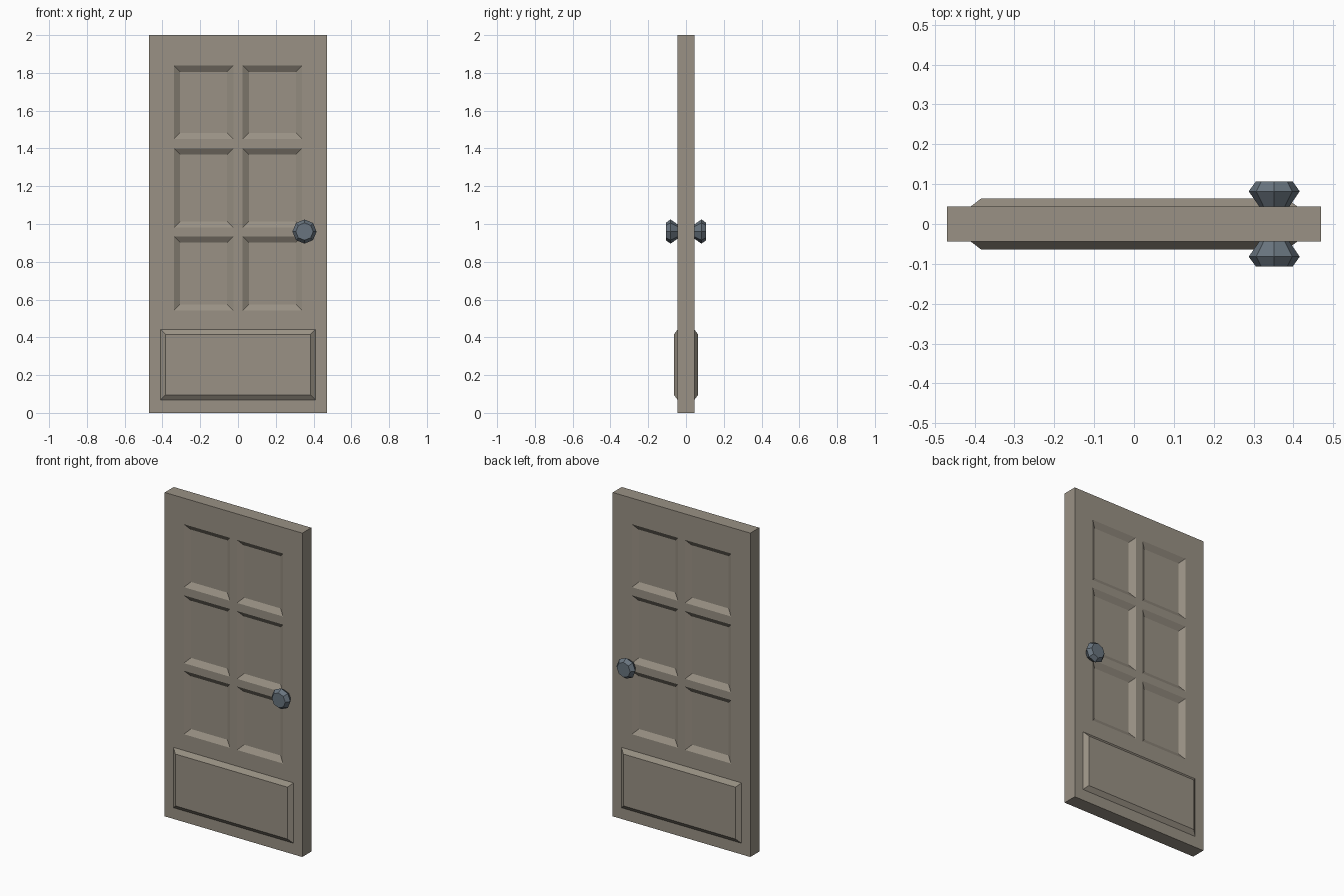
import bpy, bmesh, math

if "Cube" in bpy.data.objects:
    bpy.data.objects.remove(bpy.data.objects["Cube"])


def material(name, rgb):
    m = bpy.data.materials.new(name)
    m.diffuse_color = (*rgb, 1)
    m.use_nodes = True
    m.node_tree.nodes["Principled BSDF"].inputs["Base Color"].default_value = m.diffuse_color
    return m


def finish(name, bm, mat):
    """Turn a front half into an object mirrored front to back."""
    me = bpy.data.meshes.new(name)
    bm.to_mesh(me)
    bm.free()
    me.materials.append(mat)
    ob = bpy.data.objects.new(name, me)
    bpy.context.collection.objects.link(ob)
    mod = ob.modifiers.new("front_to_back", 'MIRROR')
    mod.use_axis = (False, True, False)
    mod.merge_threshold = 0.0005
    return ob


wood = material("taupe wood", (0.32, 0.285, 0.232))
metal = material("slate metal", (0.14, 0.175, 0.21))
HALF = 0.044

# Door slab: front face as a grid whose lines follow the panel outlines
xs = [-0.47, -0.41, -0.339, -0.024, 0.024, 0.339, 0.41, 0.47]
zs = [0, 0.069, 0.442, 0.542, 0.934, 0.981, 1.40, 1.45, 1.839, 2.0]
bm = bmesh.new()
v = [[bm.verts.new((x, -HALF, z)) for x in xs] for z in zs]
cell = {(i, j): bm.faces.new((v[j][i], v[j][i + 1], v[j + 1][i + 1], v[j + 1][i]))
        for i in range(len(xs) - 1) for j in range(len(zs) - 1)}

# Six recessed panels
recessed = [cell[i, j] for i in (2, 4) for j in (3, 5, 7)]
bm.normal_update()
rim = [e for e in bm.edges if e.is_boundary]
kick = [cell[i, 1] for i in range(1, 6)]
bmesh.ops.inset_individual(bm, faces=recessed, thickness=0.033, depth=-0.022,
                           use_even_offset=True)

# Raised kick panel across the bottom
raised = bmesh.ops.dissolve_faces(bm, faces=kick)["region"]
bm.normal_update()
bmesh.ops.inset_individual(bm, faces=raised, thickness=0.0265, depth=0.02,
                           use_even_offset=True)

# Door edges, back to the middle plane
ext = bmesh.ops.extrude_edge_only(bm, edges=rim)
for g in ext["geom"]:
    if isinstance(g, bmesh.types.BMVert):
        g.co.y = 0
bmesh.ops.recalc_face_normals(bm, faces=bm.faces)
finish("door", bm, wood)

# Eight-sided faceted knob, one on each side: (radius, distance from middle)
bm = bmesh.new()
rings = []
for r, y in [(0.035, 0.040), (0.064, 0.082), (0.046, 0.107)]:
    rings.append([bm.verts.new((0.352 + r * math.cos(k * math.pi / 4), -y,
                                0.96 + r * math.sin(k * math.pi / 4)))
                  for k in range(8)])
for a, b in zip(rings, rings[1:]):
    for k in range(8):
        n = (k + 1) % 8
        bm.faces.new((a[k], a[n], b[n], b[k]))
bm.faces.new(rings[0])
bm.faces.new(rings[-1])
bmesh.ops.recalc_face_normals(bm, faces=bm.faces)
finish("door_knobs", bm, metal)
